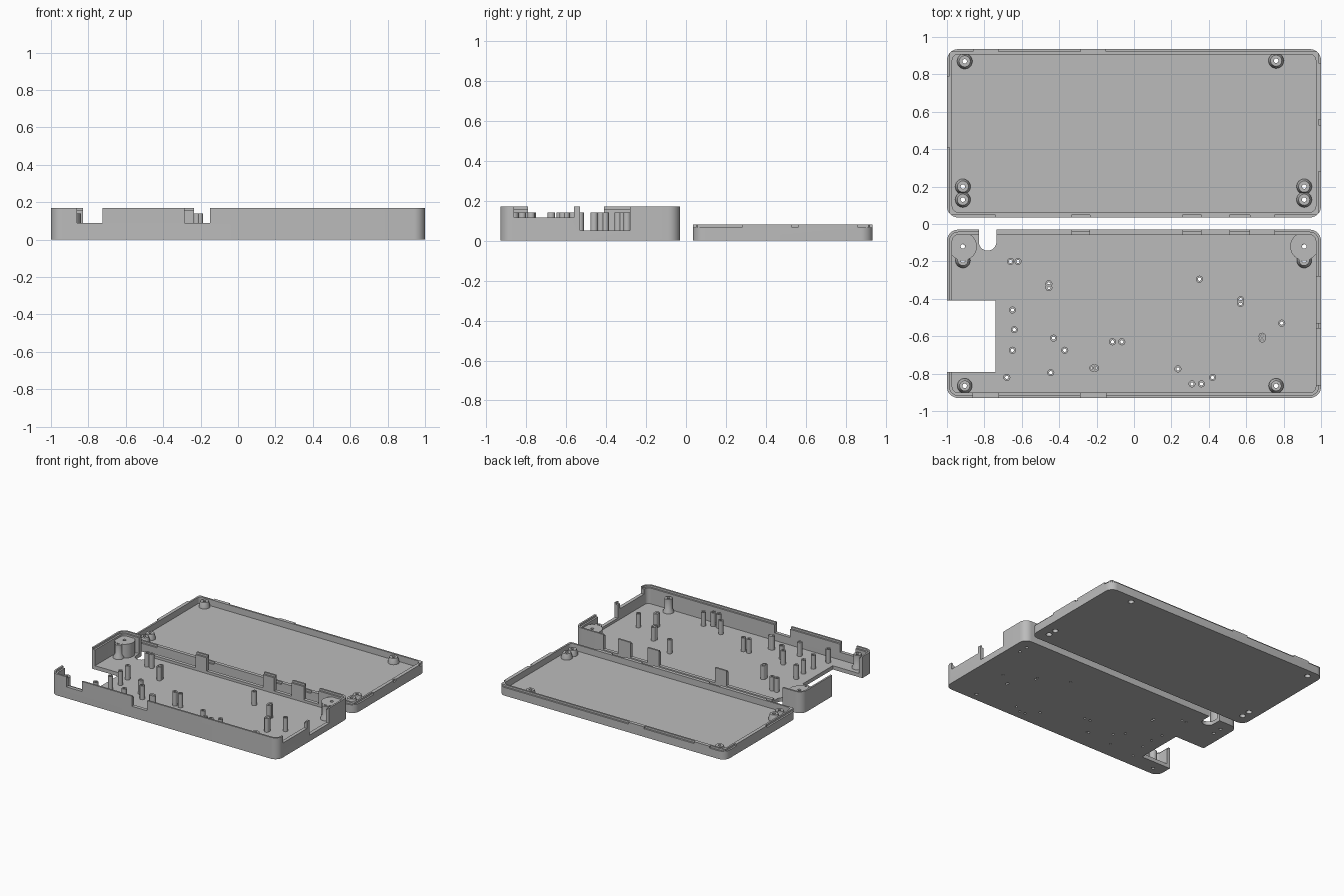
import bpy, bmesh, math
from mathutils import Matrix

cube = bpy.data.objects.get("Cube")
if cube:
    bpy.data.objects.remove(cube, do_unlink=True)

grey = bpy.data.materials.new("plain grey plastic")
grey.use_nodes = True
COLOUR = (0.5, 0.5, 0.5, 1)
grey.diffuse_color = COLOUR
grey.node_tree.nodes["Principled BSDF"].inputs["Base Color"].default_value = COLOUR


def add_object(name, bm):
    bmesh.ops.recalc_face_normals(bm, faces=bm.faces)
    mesh = bpy.data.meshes.new(name)
    bm.to_mesh(mesh)
    bm.free()
    mesh.materials.append(grey)
    ob = bpy.data.objects.new(name, mesh)
    bpy.context.collection.objects.link(ob)
    return ob


def box(x0, x1, y0, y1, z0, z1):
    bm = bmesh.new()
    bmesh.ops.create_cube(bm, size=1)
    for v in bm.verts:
        v.co = (x1 if v.co.x > 0 else x0, y1 if v.co.y > 0 else y0, z1 if v.co.z > 0 else z0)
    return add_object("cutter", bm)


def cylinder(x, y, r, z0, z1, n=20):
    bm = bmesh.new()
    bmesh.ops.create_cone(bm, cap_ends=True, segments=n, radius1=r, radius2=r, depth=z1 - z0,
                          matrix=Matrix.Translation((x, y, (z0 + z1) / 2)))
    return add_object("cutter", bm)


def rounded_slab(name, yc, inset, z0, z1, steps=8):
    """Slab with the case outline, moved inwards by inset."""
    hx, hy, r = 1 - inset, 0.45 - inset, 0.06 - inset
    bm = bmesh.new()
    ring = []
    for q, (sx, sy) in enumerate([(1, 1), (-1, 1), (-1, -1), (1, -1)]):
        for i in range(steps + 1):
            a = math.pi / 2 * (q + i / steps)
            ring.append(bm.verts.new((sx * (hx - r) + r * math.cos(a),
                                      yc + sy * (hy - r) + r * math.sin(a), z0)))
    face = bm.faces.new(ring)
    top = bmesh.ops.extrude_face_region(bm, geom=[face])["geom"]
    for v in top:
        if isinstance(v, bmesh.types.BMVert):
            v.co.z = z1
    return add_object(name, bm)


def lathe(name, x, y, profile, n=24):
    """Closed (radius, height) profile turned into a hollow post."""
    bm = bmesh.new()
    rings = [[bm.verts.new((x + r * math.cos(t * math.tau / n), y + r * math.sin(t * math.tau / n), z))
              for t in range(n)] for r, z in profile]
    for k, a in enumerate(rings):
        b = rings[(k + 1) % len(rings)]
        for i in range(n):
            j = (i + 1) % n
            bm.faces.new((a[i], a[j], b[j], b[i]))
    return add_object(name, bm)


def cut(target, cutter):
    mod = target.modifiers.new("cut", 'BOOLEAN')
    mod.operation, mod.solver, mod.object = 'DIFFERENCE', 'EXACT', cutter
    bpy.context.view_layer.objects.active = target
    bpy.ops.object.modifier_apply(modifier=mod.name)
    bpy.data.objects.remove(cutter, do_unlink=True)


WALL, FLOOR, LIP = 0.028, 0.03, 0.014
BASE_Y, LID_Y, BASE_H, LID_H = -0.48, 0.485, 0.17, 0.08
FAR = 0.5

# openings along each side, shared by the base and the lid
front_ports = [(-0.86, -0.725), (-0.285, -0.15)]
back_gaps = [(-0.74, -0.335), (-0.235, 0.26), (0.36, 0.51), (0.62, 0.75)]
side_ports = [(-0.86, -0.56, 0.115), (-0.53, -0.28, 0.05)]
bay = (-0.79, -0.41)

# base tray with stepped rim
base = rounded_slab("base_tray", BASE_Y, 0, 0, BASE_H)
cut(base, rounded_slab("cutter", BASE_Y, WALL, FLOOR, FAR))
cut(base, rounded_slab("cutter", BASE_Y, LIP, BASE_H - 0.015, FAR))

# base wall openings
for a, b in front_ports:
    cut(base, box(a, b, -1.1, -0.89, 0.09, FAR))
for a, b in back_gaps:
    cut(base, box(a, b, -0.07, 0.01, 0.05, FAR))
for a, b, z in side_ports:
    cut(base, box(0.96, 1.1, a, b, z, FAR))
cut(base, box(-1.1, -0.74, bay[0], bay[1], -FAR, FAR))

# cable slot with round end
cut(base, box(-0.83, -0.735, -0.095, 0.01, -FAR, FAR))
cut(base, cylinder(-0.7825, -0.095, 0.0475, -FAR, FAR))

# screw bosses in the base
HOLE = 0.012
for x, y in [(-0.905, -0.865), (0.76, -0.865), (-0.915, -0.195), (0.91, -0.195)]:
    cut(base, cylinder(x, y, HOLE, -FAR, FAR))
    lathe("base_boss", x, y, [(HOLE, 0.028), (0.04, 0.028), (0.04, 0.04), (0.028, 0.06),
                              (0.028, 0.14), (HOLE, 0.14)])
for x in (-0.915, 0.91):
    cut(base, cylinder(x, -0.12, HOLE, -FAR, FAR))
    lathe("corner_boss", x, -0.12, [(HOLE, 0.028), (0.075, 0.028), (0.075, 0.14), (HOLE, 0.14)], 32)

# hollow test pin guides
pins = [(-0.66, -0.2), (-0.62, -0.2), (-0.455, -0.32), (-0.455, -0.34), (-0.65, -0.46), (-0.64, -0.565),
        (-0.43, -0.61), (-0.37, -0.675), (-0.65, -0.675), (-0.68, -0.82), (-0.445, -0.795),
        (-0.22, -0.77), (-0.205, -0.77), (-0.115, -0.63), (-0.065, -0.63), (0.235, -0.775),
        (0.31, -0.855), (0.36, -0.855), (0.42, -0.82), (0.35, -0.295), (0.57, -0.405),
        (0.57, -0.425), (0.79, -0.53), (0.685, -0.6), (0.685, -0.615)]
PIN_R, PIN_HOLE = 0.019, 0.009
for x, y in pins:
    cut(base, cylinder(x, y, PIN_HOLE, -FAR, FAR, 12))
    lathe("pin_guide", x, y, [(PIN_HOLE, 0.028), (PIN_R, 0.028), (PIN_R, 0.14), (PIN_HOLE, 0.14)], 12)

# lid tray with a low outer rim around a raised inner lip
lid = rounded_slab("lid_tray", LID_Y, 0, 0, LID_H)
cut(lid, rounded_slab("cutter", LID_Y, WALL, FLOOR, FAR))
RIM = LID_H - 0.015


def rim_gaps(filled, start, end):
    """Spans of a side that are not filled to full height."""
    edges = [start] + [v for span in sorted(filled) for v in span] + [end]
    return zip(edges[::2], edges[1::2])


for a, b in rim_gaps(front_ports, -1.1, 1.1):
    cut(lid, box(a, b, LID_Y + 0.45 - LIP, 1.1, RIM, FAR))
for a, b in rim_gaps(back_gaps, -1.1, 1.1):
    cut(lid, box(a, b, -0.1, LID_Y - 0.45 + LIP, RIM, FAR))
for a, b in rim_gaps([(-q, -p) for p, q, z in side_ports], -0.1, 1.1):
    cut(lid, box(1 - LIP, 1.1, a, b, RIM, FAR))
for a, b in rim_gaps([(-bay[1], -bay[0])], -0.1, 1.1):
    cut(lid, box(-1.1, -1 + LIP, a, b, RIM, FAR))

# counterbored screw bosses in the lid
BORE = 0.022
for x, y in [(-0.905, 0.87), (0.76, 0.873), (-0.915, 0.2), (-0.915, 0.13), (0.91, 0.2), (0.91, 0.13)]:
    cut(lid, cylinder(x, y, BORE, -FAR, FAR))
    lathe("lid_boss", x, y, [(BORE, 0.028), (0.041, 0.028), (0.041, 0.04), (0.03, 0.075),
                             (HOLE, 0.075), (HOLE, 0.05), (BORE, 0.05)])

# smooth the round parts, keep edges sharp
for ob in bpy.context.scene.objects:
    ob.select_set(ob.type == 'MESH')
bpy.context.view_layer.objects.active = base
bpy.ops.object.shade_smooth_by_angle(angle=math.radians(31))
